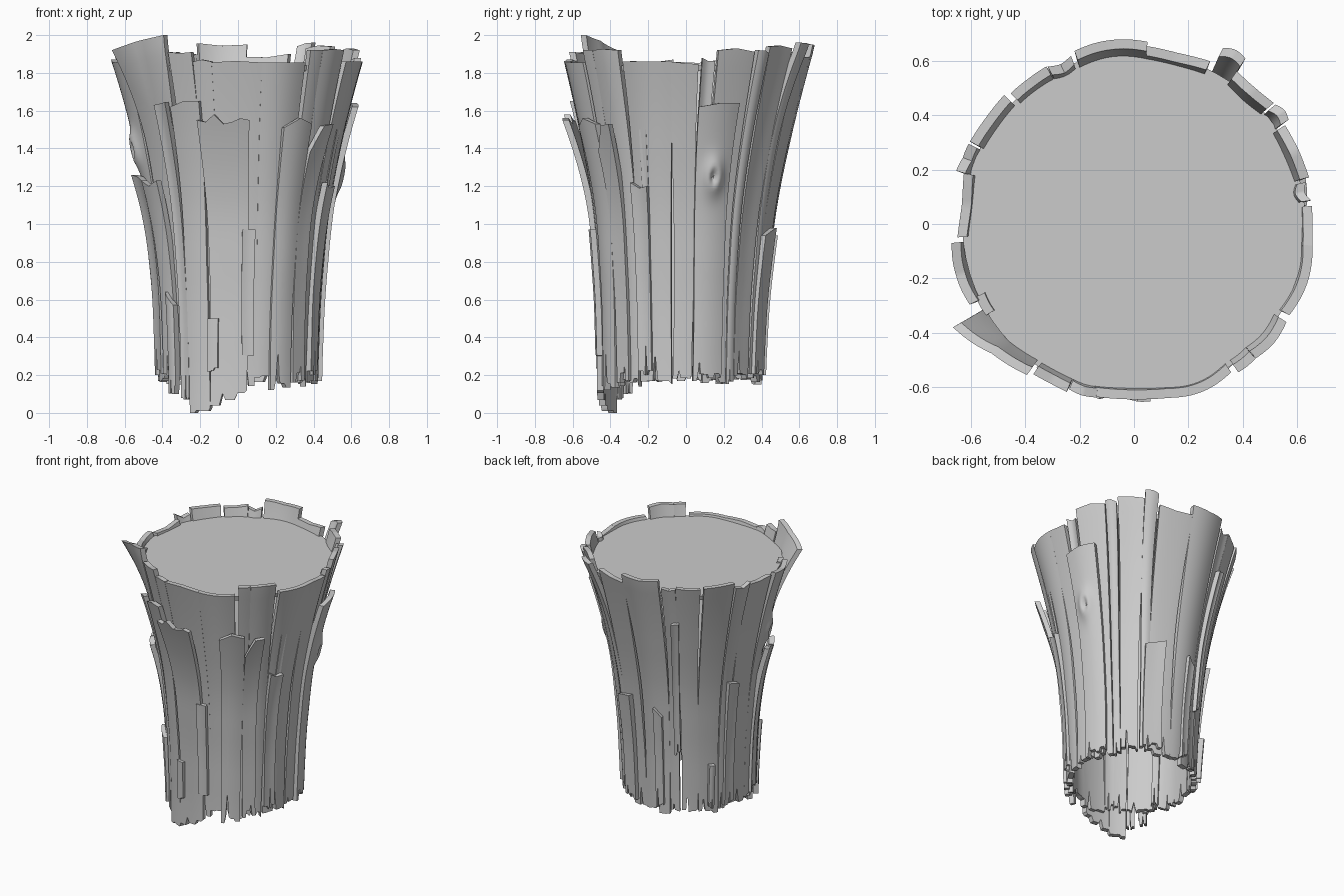
import bpy
import bmesh
import math
import random

random.seed(7)
if "Cube" in bpy.data.objects:
    bpy.data.objects.remove(bpy.data.objects["Cube"], do_unlink=True)

# Single plain grey for bark and cut wood
grey = bpy.data.materials.new("plain grey")
grey.use_nodes = True
colour = (0.6, 0.6, 0.6, 1)
grey.diffuse_color = colour
grey.node_tree.nodes["Principled BSDF"].inputs["Base Color"].default_value = colour

# Flaring trunk profile as (height, radius)
PROFILE = [(0, .425), (.2, .425), (.6, .44), (1, .475), (1.2, .505),
           (1.4, .545), (1.6, .588), (1.86, .652), (2, .69)]
DISC_HEIGHT = 1.84
parts = []


def interpolate(points, x):
    for (xa, ya), (xb, yb) in zip(points, points[1:]):
        if x <= xb:
            return ya + (yb - ya) * (x - xa) / (xb - xa)
    return points[-1][1]


def trunk_radius(z):
    # Average nearby samples so the flare stays smooth
    return sum(interpolate(PROFILE, max(0, z + d)) for d in (-.1, -.05, 0, .05, .1)) / 5


def along(values, t):
    """Value of an evenly spaced list at t in 0..1."""
    if len(values) == 1:
        return values[0]
    return interpolate([(i / (len(values) - 1), v) for i, v in enumerate(values)], t)


def finish(name, bm):
    bmesh.ops.recalc_face_normals(bm, faces=bm.faces)
    mesh = bpy.data.meshes.new(name)
    bm.to_mesh(mesh)
    bm.free()
    mesh.materials.append(grey)
    obj = bpy.data.objects.new(name, mesh)
    bpy.context.collection.objects.link(obj)
    parts.append(obj)
    return obj


def frayed_bottom(columns, amount):
    """Stepped lower ends, sometimes with a narrow crack running up."""
    heights = []
    while len(heights) <= columns:
        heights += [random.uniform(0, amount)] * random.choice((3, 4, 5))
    if amount > .03:
        heights[random.randint(3, columns - 3)] += random.uniform(.04, .16)
    lowest = min(heights[:columns + 1])
    return [h - lowest for h in heights[:columns + 1]]


def plank(name, start, end, low, high, offset=0, flare=(0,), jag=(0,),
          knot=None, fray=.05, thick=.035):
    """Curved bark strip between two angles, with a torn top and bottom."""
    columns, rows = (24, 70) if knot else (12, 36)
    bottoms = frayed_bottom(columns, fray)
    bow = random.uniform(-.012, .012)
    bm = bmesh.new()
    rings = []
    for j in range(rows + 1):
        v = j / rows
        outer, inner = [], []
        for i in range(columns + 1):
            t = i / columns
            bottom = low + bottoms[i]
            top = high + along(jag, t)
            z = bottom + (top - bottom) * v
            a = math.radians(start + (end - start) * t)
            a += .012 * math.sin(3 * z + start)
            r = trunk_radius(z) + offset
            r += bow * math.sin(math.pi * t) * (.3 + z / 2)
            r += along(flare, t) * max(0, 1 - (high - z) / .6) ** 2
            bump = 0
            if knot:
                d = math.hypot((a - math.radians(knot[0])) * r / .05, (z - knot[1]) / .09)
                bump = knot[2] * (math.exp(-d * d) - .95 * math.exp(-(d / .4) ** 2))
            shift = -.025 * (1 - z / 2)
            c, s = math.cos(a), math.sin(a)
            outer.append(bm.verts.new(((r + bump) * c, (r + bump) * s + shift, z)))
            r -= thick
            inner.append(bm.verts.new((r * c, r * s + shift, z)))
        rings.append(outer + inner[::-1])
    count = len(rings[0])
    for lower, upper in zip(rings, rings[1:]):
        for i in range(count):
            k = (i + 1) % count
            bm.faces.new((lower[i], lower[k], upper[k], upper[i]))
    for ring in (rings[0], rings[-1]):
        for i in range(columns):
            bm.faces.new((ring[i], ring[i + 1], ring[count - 2 - i], ring[count - 1 - i]))
    return finish(name, bm)


# Inner ring of bark, counterclockwise: (end angle, top height, outward flare)
start = -7
RING = [(7, 1.86, .01), (14, 1.88, .0), (33, 1.92, .0), (40, 1.92, .02),
        (56, 1.94, .01), (64, 1.96, .06), (86, 1.9, .0), (110, 1.95, .0),
        (119, 1.9, .0), (134, 1.91, .0), (153, 1.91, .01), (163, 1.88, .02),
        (185, 1.87, .0), (206, 1.87, .02)]
for number, (end, top, flare) in enumerate(RING, 1):
    torn = (0, random.uniform(-.02, .015), random.uniform(-.02, .02))
    knot = (196, 1.39, .05) if end == 206 else None
    plank(f"bark_plank_{number}", start + .4, end - .4, random.uniform(.15, .2), top,
          flare=(flare,), jag=torn, knot=knot)
    start = end

# Tall splayed slab and the front of the ring
plank("splayed_slab", 209, 234, .18, 1.92, 0, (.1, .03, 0), (0, .05, .08))
FRONT = [(236, 248, 1.91, .0), (248, 257, 1.86, .0), (257, 282, 1.855, .0),
         (282, 304, 1.855, .0), (305, 312, 1.92, .0), (313, 328, 1.92, .0),
         (329, 352.5, 1.86, .01)]
for number, (a, b, top, flare) in enumerate(FRONT, 1):
    plank(f"front_plank_{number}", a, b, random.uniform(.14, .18), top, flare=(flare,),
          jag=(0, random.uniform(-.01, .01), 0))
# Backing strip that closes the gap beside the slab
plank("slab_backing", 204, 211, .2, 1.85, -.01)

# Outer layer of broken bark laid over the ring
LAYER = .024
plank("front_broad_strip", 251, 276, .04, 1.55, LAYER, (.05,),
      (0, -.01, .03, -.02, -.01, .01, 0), fray=.14)
plank("front_long_strip", 235, 250.5, 0, 1.64, LAYER, (.02,), (-.02, .01, .01), fray=.03)
plank("front_thin_strip", 227, 234, .07, 1.63, LAYER, (.03,), (0, .015))
plank("front_short_sliver", 273, 281, .3, .97, LAYER + .006, fray=.02)
plank("front_patch", 250, 257, .22, .5, LAYER + .016, fray=.02)
plank("front_left_strip", 293, 309, .12, 1.53, LAYER, (.02,), (-.02, .03, 0), fray=.06)
plank("front_left_splinter", 310, 321, .16, 1.52, LAYER, (.05,), (-.14, .0, .01), fray=.06)
plank("side_splinter", 329, 339, .2, 1.2, LAYER, (.02,), (.02, -.01, 0))
plank("side_upper_sliver", 335, 339, 1.15, 1.5, LAYER - .012, fray=.02)
plank("knotted_strip", 7, 27, .17, 1.63, LAYER, (.025,), (-.01, .01, .01), (16, 1.25, .045))
plank("back_short_strip", 60, 76, .2, .97, LAYER, (.01,), (-.03, .01))
plank("back_low_sliver", 98, 105, .2, .92, LAYER, (.01,), (.02, -.04))
plank("back_upper_sliver", 115, 120, .6, 1.62, LAYER, (.01,), (0, .01))
plank("back_patch", 143, 148, .2, .52, LAYER, (.01,))
plank("back_right_strip", 157, 166, .2, 1.12, LAYER, (.015,), (0, -.02))
plank("right_short_strip", 193, 206, .2, 1.25, LAYER, (.04,), (.01, 0, -.02))
plank("right_thin_strip", 208, 222, .18, 1.22, LAYER, (.04,), (.01, -.02, .01))
plank("right_low_sliver", 218, 225, .1, .62, LAYER + .012, (.01,), (.02, -.05))

# Flat cut top, set just below the torn rim
bm = bmesh.new()
bmesh.ops.create_cone(bm, cap_ends=True, segments=64, radius1=trunk_radius(1.81) - .015,
                      radius2=trunk_radius(DISC_HEIGHT) - .015, depth=.03)
bmesh.ops.translate(bm, verts=bm.verts, vec=(0, 0, DISC_HEIGHT - .015))
finish("cut_top", bm)

# Smooth bark with crisp torn edges
bpy.ops.object.select_all(action="DESELECT")
for obj in parts:
    obj.select_set(True)
bpy.context.view_layer.objects.active = parts[0]
bpy.ops.object.shade_smooth_by_angle(angle=math.radians(35))
